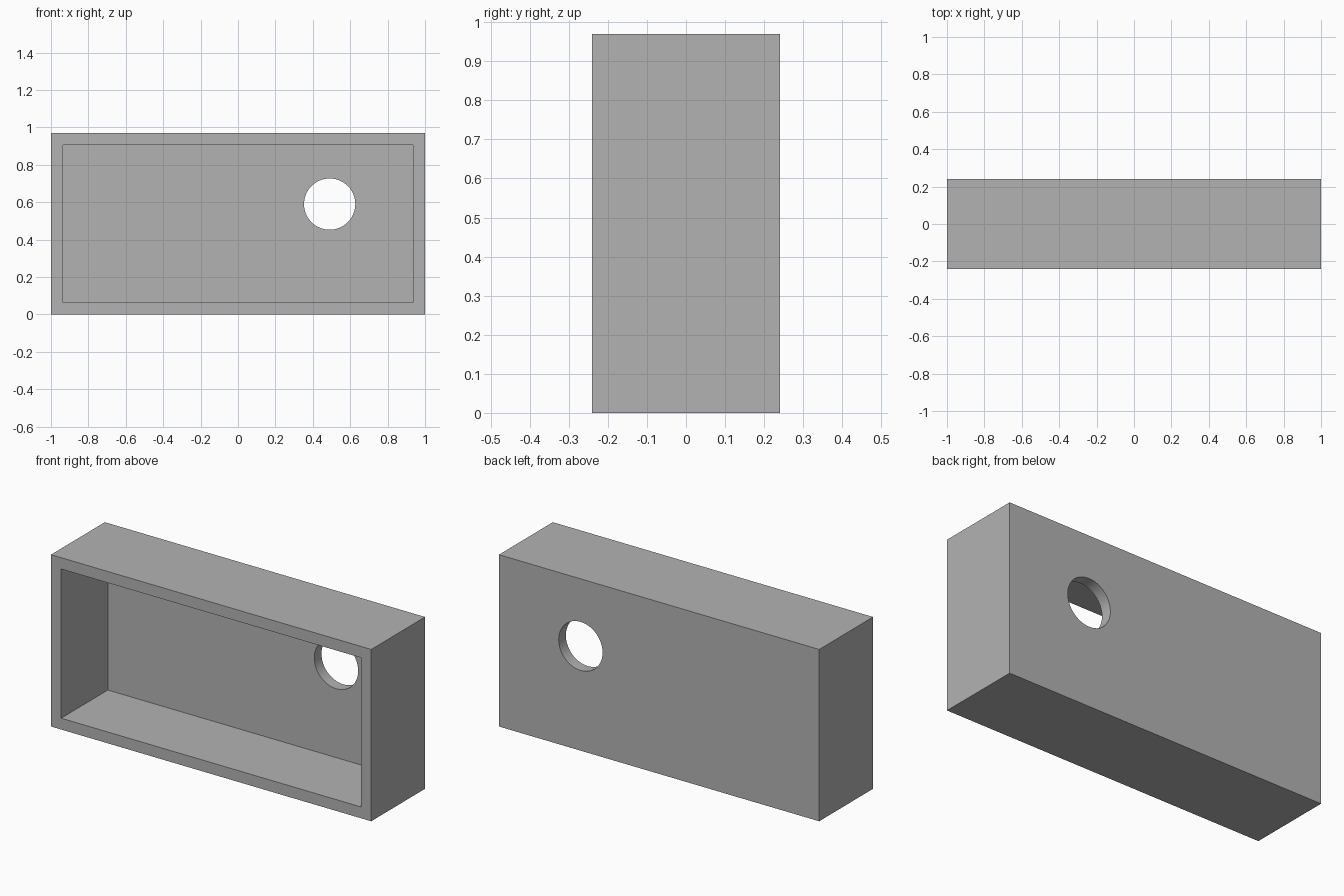
import bpy
import math

W, D, H = 2.0, 0.48, 0.97   # outer size
WALL = 0.064                # wall thickness
HOLE_X, HOLE_Z, HOLE_R = 0.49, 0.59, 0.137

cube = bpy.data.objects.get("Cube")
if cube:
    bpy.data.objects.remove(cube, do_unlink=True)

grey = bpy.data.materials.new("plain grey")
grey.use_nodes = True
colour = (0.45, 0.45, 0.45, 1)
grey.diffuse_color = colour
grey.node_tree.nodes["Principled BSDF"].inputs["Base Color"].default_value = colour


def box(name, size, centre):
    bpy.ops.mesh.primitive_cube_add(size=1, location=centre)
    obj = bpy.context.object
    obj.name = name
    obj.scale = size
    bpy.ops.object.transform_apply(location=True, rotation=True, scale=True)
    obj.data.materials.append(grey)
    return obj


def cut(target, cutter):
    mod = target.modifiers.new("cut", "BOOLEAN")
    mod.operation = "DIFFERENCE"
    mod.solver = "EXACT"
    mod.object = cutter
    bpy.ops.object.select_all(action="DESELECT")
    bpy.context.view_layer.objects.active = target
    target.select_set(True)
    bpy.ops.object.modifier_apply(modifier=mod.name)
    bpy.data.objects.remove(cutter, do_unlink=True)


# Outer case
case = box("open_case", (W, D, H), (0, 0, H / 2))

# Cavity, open at the front and closed by the back panel
cavity = box("cavity_cutter", (W - 2 * WALL, D, H - 2 * WALL), (0, -WALL, H / 2))
cut(case, cavity)

# Round hole through the back panel
bpy.ops.mesh.primitive_cylinder_add(
    vertices=64, radius=HOLE_R, depth=4 * WALL,
    location=(HOLE_X, D / 2, HOLE_Z), rotation=(math.pi / 2, 0, 0))
hole = bpy.context.object
hole.name = "hole_cutter"
hole.data.materials.append(grey)
cut(case, hole)

# Smooth hole wall, sharp box edges
bpy.ops.object.shade_smooth_by_angle(angle=math.radians(30))
